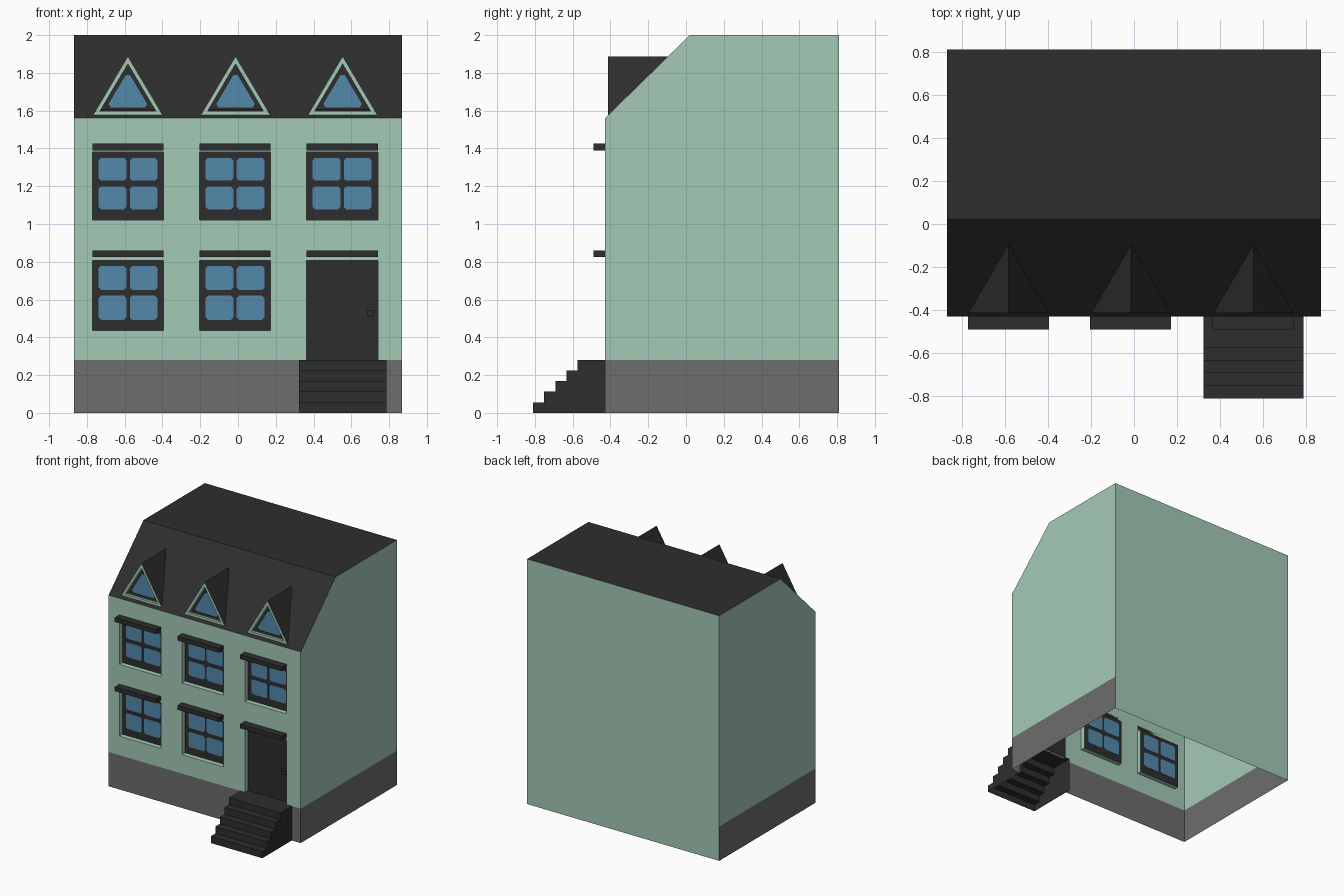
import bpy, bmesh
from mathutils import Vector

if "Cube" in bpy.data.objects:
    bpy.data.objects.remove(bpy.data.objects["Cube"])


def material(name, r, g, b):
    m = bpy.data.materials.new(name)
    m.diffuse_color = (r, g, b, 1)
    m.use_nodes = True
    m.node_tree.nodes["Principled BSDF"].inputs["Base Color"].default_value = m.diffuse_color
    return m


GREEN = material("wall_green", 0.37, 0.59, 0.47)
DARK = material("charcoal", 0.027, 0.027, 0.027)
GREY = material("plinth_grey", 0.153, 0.153, 0.153)
BLUE = material("glass_blue", 0.088, 0.25, 0.41)
MATS = [GREEN, DARK, GREY, BLUE]
G, D, P, B = range(4)


class Part:
    """Collects faces turned to a given outward direction."""
    def __init__(self, name):
        self.name, self.bm = name, bmesh.new()

    def face(self, pts, mat, out):
        f = self.bm.faces.new([self.bm.verts.new(p) for p in pts])
        f.normal_update()
        if f.normal.dot(Vector(out)) < 0:
            f.normal_flip()
        f.material_index = mat

    def prism(self, pts, y0, y1, mat):
        """Convex x-z outline extruded along y."""
        cx = sum(p[0] for p in pts) / len(pts)
        cz = sum(p[1] for p in pts) / len(pts)
        for y, d in ((y0, -1), (y1, 1)):
            self.face([(x, y, z) for x, z in pts], mat, (0, d, 0))
        for (x, z), (u, w) in zip(pts, pts[1:] + pts[:1]):
            self.face([(x, y0, z), (u, y0, w), (u, y1, w), (x, y1, z)], mat,
                      ((x + u) / 2 - cx, 0, (z + w) / 2 - cz))

    def done(self):
        bmesh.ops.remove_doubles(self.bm, verts=self.bm.verts, dist=1e-5)
        me = bpy.data.meshes.new(self.name)
        self.bm.to_mesh(me)
        self.bm.free()
        for m in MATS:
            me.materials.append(m)
        bpy.context.collection.objects.link(bpy.data.objects.new(self.name, me))


def rect(x0, x1, z0, z1):
    return [(x0, z0), (x1, z0), (x1, z1), (x0, z1)]


def cut_corners(pts, c):
    """Outline with each corner clipped by length c."""
    res = []
    for i, p in enumerate(pts):
        p = Vector(p)
        for q in (Vector(pts[i - 1]), Vector(pts[(i + 1) % len(pts)])):
            res.append(tuple(p + (q - p).normalized() * c))
    return res


X, YF, YB = 0.867, -0.43, 0.81
PL, EAVE, TOP, RIDGE = 0.28, 1.56, 2.0, 0.02
YR = YF + 0.04                      # plane of the recessed windows and door
COLS = [(-0.77, -0.395), (-0.204, 0.172), (0.363, 0.74)]
LOW, UP = (0.435, 0.808), (1.02, 1.38)
SX0, SX1 = 0.322, 0.787             # stair width
windows = [c + UP for c in COLS] + [c + LOW for c in COLS[:2]]
door = COLS[2] + (PL, LOW[1])
stair_gap = (SX0, SX1, 0, PL)

# house shell, open underneath
shell = Part("house_shell")
xs = sorted({-X, X, SX0, SX1} | {v for c in COLS for v in c})
zs = sorted({0, PL, EAVE} | set(LOW) | set(UP))
for x0, x1 in zip(xs, xs[1:]):
    for z0, z1 in zip(zs, zs[1:]):
        cx, cz = (x0 + x1) / 2, (z0 + z1) / 2
        if any(a < cx < b and c < cz < d for a, b, c, d in windows + [door, stair_gap]):
            continue
        shell.face([(x, YF, z) for x, z in rect(x0, x1, z0, z1)],
                   P if cz < PL else G, (0, -1, 0))
for s in (-1, 1):
    for outline, mat in (([(YF, 0), (YB, 0), (YB, PL), (YF, PL)], P),
                         ([(YF, PL), (YB, PL), (YB, TOP), (RIDGE, TOP), (YF, EAVE)], G)):
        shell.face([(s * X, y, z) for y, z in outline], mat, (s, 0, 0))
shell.face([(x, YB, z) for x, z in rect(-X, X, 0, TOP)], G, (0, 1, 0))
shell.face([(-X, YF, EAVE), (X, YF, EAVE), (X, RIDGE, TOP), (-X, RIDGE, TOP)], D, (0, -1, 1))
shell.face([(-X, RIDGE, TOP), (X, RIDGE, TOP), (X, YB, TOP), (-X, YB, TOP)], D, (0, 0, 1))
# reveals around window and door openings
for o in windows + [door]:
    pts = rect(*o)
    cx, cz = (o[0] + o[1]) / 2, (o[2] + o[3]) / 2
    for (x, z), (u, w) in zip(pts, pts[1:] + pts[:1]):
        shell.face([(x, YF, z), (u, YF, w), (u, YR, w), (x, YR, z)], G,
                   (cx - (x + u) / 2, 0, cz - (z + w) / 2))
shell.done()

# window frames with four clipped panes each
frames, panes = Part("window_frames"), Part("window_panes")
for x0, x1, z0, z1 in windows:
    frames.face([(x, YR, z) for x, z in rect(x0, x1, z0, z1)], D, (0, -1, 0))
    h = (z1 - z0 - 0.058 - 0.03 - 0.03) / 2
    for px in (x0 + 0.032, x0 + 0.197):
        for pz in (z0 + 0.058, z0 + 0.088 + h):
            panes.prism(cut_corners(rect(px, px + 0.147, pz, pz + h), 0.013),
                        YR - 0.003, YR + 0.003, B)
frames.done()
panes.done()

# lintels over every opening
lintels = Part("lintels")
for x0, x1 in COLS:
    for z in (0.825, 1.39):
        lintels.prism(rect(x0, x1, z, z + 0.035), -0.49, YF, D)
lintels.done()

# door and knob
d = Part("door")
d.face([(x, YR, z) for x, z in rect(*door)], D, (0, -1, 0))
d.done()
knob = Part("door_knob")
knob.prism(rect(0.682, 0.718, 0.51, 0.545), YR - 0.03, YR, D)
knob.done()

# front steps, hollow underneath
steps = Part("front_steps")
rise, run, n = PL / 5, 0.059, 5
for i in range(n):
    y0 = -0.81 + run * i
    y1 = y0 + run if i < n - 1 else YR
    z0, z1 = rise * i, rise * (i + 1)
    steps.face([(x, y0, z) for x, z in rect(SX0, SX1, z0, z1)], D, (0, -1, 0))
    steps.face([(x, y, z1) for x, y in rect(SX0, SX1, y0, y1)], D, (0, 0, 1))
    for x, s in ((SX0, -1), (SX1, 1)):
        steps.face([(x, y, z) for y, z in rect(y0, y1, 0, z1)], D, (s, 0, 0))
steps.done()

# dormers with recessed triangular windows
slope = (TOP - EAVE) / (RIDGE - YF)
DY, HW, Z0, Z1 = -0.412, 0.185, 1.576, 1.888
SIN = HW / (HW ** 2 + (Z1 - Z0) ** 2) ** 0.5
INR = HW * (Z1 - Z0) / (HW + (HW ** 2 + (Z1 - Z0) ** 2) ** 0.5)


def triangle(cx, inset):
    k = 1 - inset / INR
    return [(cx - HW * k, Z0 + inset), (cx + HW * k, Z0 + inset), (cx, Z1 - inset / SIN)]


dormers, dpanes = Part("dormers"), Part("dormer_panes")
for cx in (-0.583, -0.013, 0.554):
    a, b = triangle(cx, 0), triangle(cx, 0.021)
    back = RIDGE - (TOP - Z1) / slope
    for s, foot in ((-1, a[0]), (1, a[1])):
        dormers.face([(foot[0], DY, Z0), (cx, DY, Z1), (cx, back, Z1)], D, (s, 0, 0.5))
    for i in range(3):
        j = (i + 1) % 3
        rim = [a[i], a[j], b[j], b[i]]
        dormers.face([(x, DY, z) for x, z in rim], G, (0, -1, 0))
        mx, mz = (b[i][0] + b[j][0]) / 2, (b[i][1] + b[j][1]) / 2
        dormers.face([(b[i][0], DY, b[i][1]), (b[j][0], DY, b[j][1]),
                      (b[j][0], DY + 0.03, b[j][1]), (b[i][0], DY + 0.03, b[i][1])],
                     G, (cx - mx, 0, Z0 + INR - mz))
    dormers.face([(x, DY + 0.03, z) for x, z in b], D, (0, -1, 0))
    dpanes.prism(cut_corners(triangle(cx, 0.041), 0.022), DY + 0.025, DY + 0.031, B)
dormers.done()
dpanes.done()
